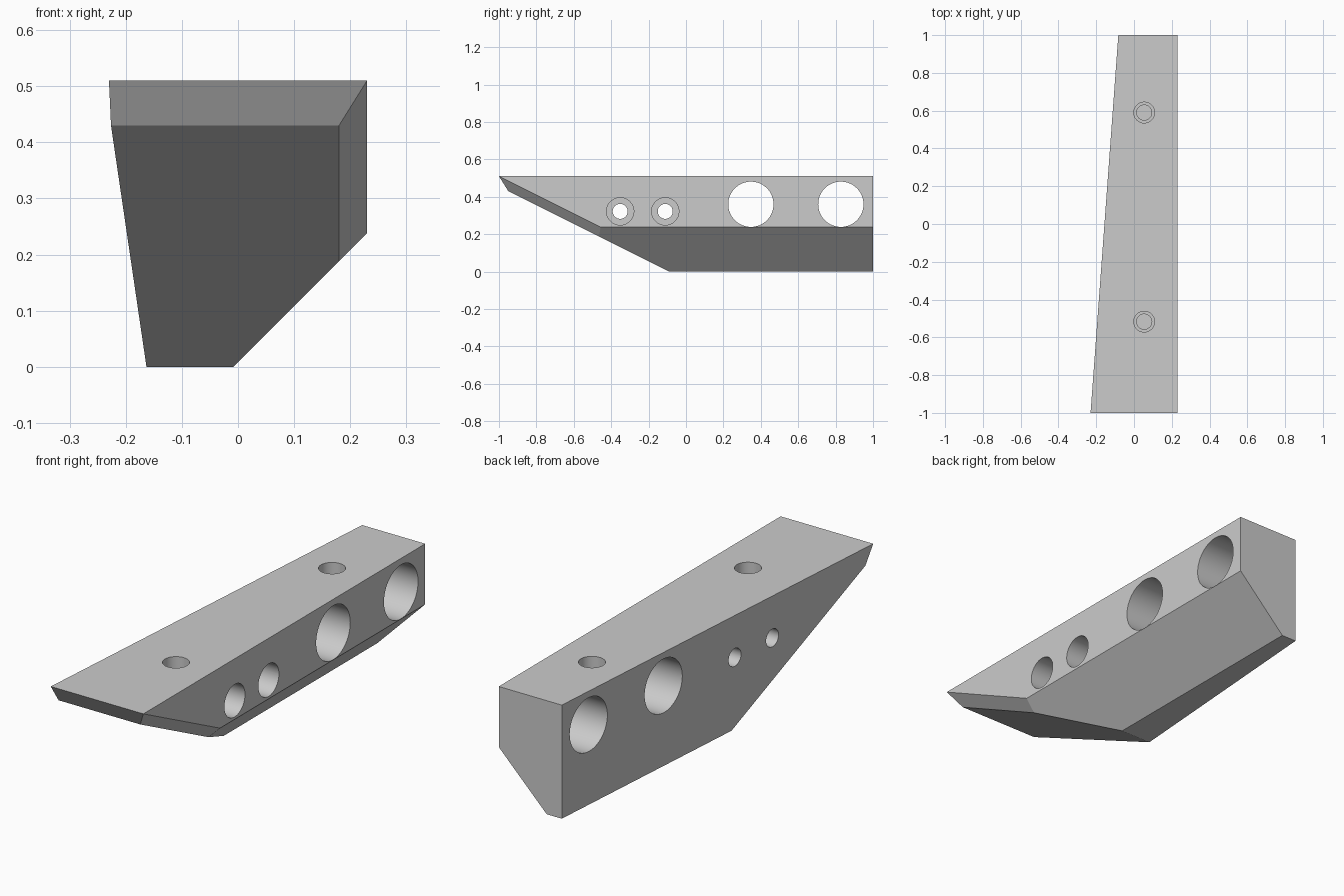
import bpy, bmesh
from math import pi
from mathutils import Matrix, Vector

cube = bpy.data.objects.get("Cube")
if cube:
    bpy.data.objects.remove(cube, do_unlink=True)

grey = bpy.data.materials.new("plain grey")
grey.use_nodes = True
colour = (0.6, 0.6, 0.6, 1)
grey.diffuse_color = colour
grey.node_tree.nodes["Principled BSDF"].inputs["Base Color"].default_value = colour


def add_object(name, bm):
    mesh = bpy.data.meshes.new(name)
    bm.normal_update()
    bm.to_mesh(mesh)
    bm.free()
    mesh.materials.append(grey)
    obj = bpy.data.objects.new(name, mesh)
    bpy.context.collection.objects.link(obj)
    return obj


def slice_off(bm, point, normal):
    """Remove everything on the normal's side of a plane and cap the cut."""
    geom = bm.verts[:] + bm.edges[:] + bm.faces[:]
    cut = bmesh.ops.bisect_plane(bm, geom=geom, plane_co=point, plane_no=normal,
                                 clear_outer=True, dist=1e-5)["geom_cut"]
    edges = [e for e in cut if isinstance(e, bmesh.types.BMEdge)]
    bmesh.ops.holes_fill(bm, edges=edges)


# Wedge bracket: side profile extruded across the width
profile = [(-1, 0.51), (-0.95, 0.43), (-0.09, 0), (1, 0), (1, 0.51)]
bm = bmesh.new()
face = bm.faces.new([bm.verts.new((-0.3, y, z)) for y, z in profile])
side = bmesh.ops.extrude_face_region(bm, geom=[face])["geom"]
bmesh.ops.translate(bm, vec=(0.53, 0, 0),
                    verts=[v for v in side if isinstance(v, bmesh.types.BMVert)])
bmesh.ops.recalc_face_normals(bm, faces=bm.faces[:])

# Tapered side, lower bevel and nose bevel
slice_off(bm, (-0.23, -1, 0), Vector((-2, 0.147, 0)).normalized())
slice_off(bm, (0.23, 0, 0.238), Vector((1, 0, -1)).normalized())
tip = Vector((0.23, -1, 0.51))
nose = (Vector((0.18, -0.95, 0.43)) - tip).cross(Vector((0, 2, -1))).normalized()
slice_off(bm, tip, nose if nose.x > 0 else -nose)
bmesh.ops.recalc_face_normals(bm, faces=bm.faces[:])
bracket = add_object("wedge_bracket", bm)


def drill(name, steps, matrix):
    """Cut a stepped round hole; steps are (radius, height) up the axis."""
    bm = bmesh.new()
    rings = []
    for radius, height in steps:
        ring = bmesh.ops.create_circle(bm, segments=64, radius=radius,
                                       matrix=Matrix.Translation((0, 0, height)))
        rings.append(ring["verts"])
    for low, high in zip(rings, rings[1:]):
        for i in range(64):
            j = (i + 1) % 64
            bm.faces.new((low[i], low[j], high[j], high[i]))
    bm.faces.new(rings[0])
    bm.faces.new(rings[-1])
    bmesh.ops.recalc_face_normals(bm, faces=bm.faces[:])
    bm.transform(matrix)
    cutter = add_object(name, bm)
    cutter.hide_render = True
    mod = bracket.modifiers.new(name, "BOOLEAN")
    mod.operation = "DIFFERENCE"
    mod.solver = "EXACT"
    mod.object = cutter
    bpy.context.view_layer.objects.active = bracket
    bpy.ops.object.modifier_apply(modifier=name)
    bpy.data.objects.remove(cutter, do_unlink=True)


across = Matrix.Rotation(pi / 2, 4, "Y")

# Large cross holes
for y in (0.347, 0.828):
    drill("large_hole", [(0.121, -0.5), (0.121, 0.5)],
          Matrix.Translation((0, y, 0.36)) @ across)

# Counterbored cross holes
for y in (-0.352, -0.111):
    drill("counterbored_hole", [(0.04, -0.5), (0.04, 0), (0.073, 0), (0.073, 0.5)],
          Matrix.Translation((0, y, 0.322)) @ across)

# Blind stepped holes in the top
for y in (-0.517, 0.59):
    drill("top_hole", [(0.04, -0.2), (0.04, -0.13), (0.055, -0.13), (0.055, 0.1)],
          Matrix.Translation((0.054, y, 0.51)))

bpy.ops.object.select_all(action="DESELECT")
bracket.select_set(True)
bpy.context.view_layer.objects.active = bracket
bpy.ops.object.shade_smooth_by_angle(angle=0.2)
